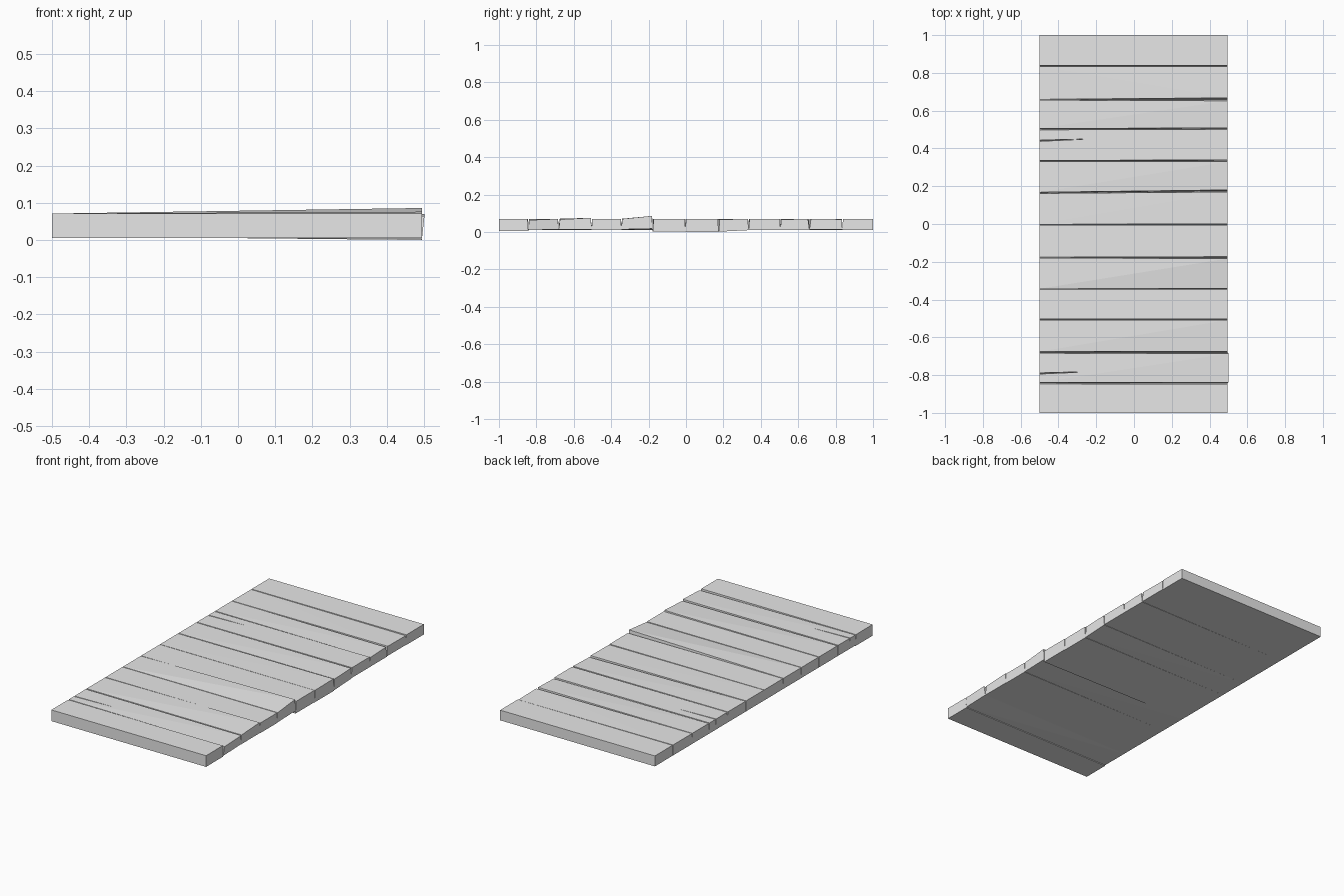
import bpy
import bmesh

cube = bpy.data.objects.get("Cube")
if cube:
    bpy.data.objects.remove(cube, do_unlink=True)

grey = bpy.data.materials.new("plain_grey")
grey.use_nodes = True
grey.diffuse_color = (0.8, 0.8, 0.8, 1)
grey.node_tree.nodes["Principled BSDF"].inputs["Base Color"].default_value = (0.8, 0.8, 0.8, 1)

LEFT_X, RIGHT_X = -0.5, 0.495
TOP, BOTTOM = 0.071, 0.01


def hull_object(name, points):
    """Convex solid around a few corner points."""
    bm = bmesh.new()
    for p in points:
        bm.verts.new(p)
    bmesh.ops.convex_hull(bm, input=bm.verts)
    bmesh.ops.recalc_face_normals(bm, faces=bm.faces)
    mesh = bpy.data.meshes.new(name)
    bm.to_mesh(mesh)
    bm.free()
    mesh.materials.append(grey)
    obj = bpy.data.objects.new(name, mesh)
    bpy.context.collection.objects.link(obj)
    return obj


# Seams between boards: y at the straight end, y at the warped end, gap at each end
seams = [
    (-1.0, -1.0, 0, 0),
    (-0.843, -0.843, 0.006, 0.008),
    (-0.68, -0.68, 0.008, 0.012),
    (-0.505, -0.505, 0.005, 0.006),
    (-0.345, -0.345, 0.004, 0.006),
    (-0.178, -0.178, 0.004, 0.010),
    (-0.003, -0.003, 0.003, 0.005),
    (0.165, 0.175, 0.006, 0.011),
    (0.333, 0.335, 0.006, 0.009),
    (0.502, 0.505, 0.007, 0.007),
    (0.658, 0.660, 0.004, 0.016),
    (0.836, 0.836, 0.006, 0.006),
    (1.0, 1.0, 0, 0),
]

# Warp at the free end: bottom front, bottom back, top front, top back
flat = (0.012, 0.012, TOP, TOP)
warps = {
    0: (0.006, 0.006, TOP, TOP),
    1: (0.010, 0.015, 0.064, 0.070),
    2: (0.014, 0.014, 0.067, 0.076),
    4: (0.014, 0.018, 0.070, 0.086),
    5: (0.002, 0.002, TOP, TOP),
    6: (0.000, 0.000, 0.069, TOP),
    7: (0.002, 0.010, 0.066, TOP),
    9: (0.012, 0.012, 0.066, TOP),
    10: (0.014, 0.014, 0.070, 0.068),
}

# Boards, tapering slightly so that each seam is a narrow V
boards = []
for i in range(len(seams) - 1):
    a, b = seams[i], seams[i + 1]
    end_bottom = 0.006 if i == 0 else BOTTOM
    bf, bb, tf, tb = warps.get(i, flat)
    end = RIGHT_X
    lean = 0.006 if i == 1 else 0
    boards.append(hull_object(f"board_{i + 1}", [
        (LEFT_X, a[0], end_bottom), (LEFT_X, b[0], end_bottom),
        (LEFT_X, a[0] + a[2] / 2, TOP), (LEFT_X, b[0] - b[2] / 2, TOP),
        (end, a[1], bf), (end, b[1], bb),
        (end + lean, a[1] + a[3] / 2, tf), (end + lean, b[1] - b[3] / 2, tb),
    ]))

# Short tapered cracks running in from the straight end
for index, y in ((1, -0.792), (8, 0.440)):
    tip_x, tip_y = -0.27, y + 0.009
    cutter = hull_object(f"crack_cutter_{index + 1}", [
        (LEFT_X - 0.02, y - 0.005, 0.09), (LEFT_X - 0.02, y + 0.005, 0.09),
        (LEFT_X - 0.02, y, 0.035),
        (tip_x, tip_y - 0.001, 0.09), (tip_x, tip_y + 0.001, 0.09),
        (tip_x, tip_y, 0.06),
    ])
    cutter.hide_render = True
    cutter.hide_viewport = True
    cut = boards[index].modifiers.new("crack", 'BOOLEAN')
    cut.operation = 'DIFFERENCE'
    cut.solver = 'EXACT'
    cut.object = cutter
